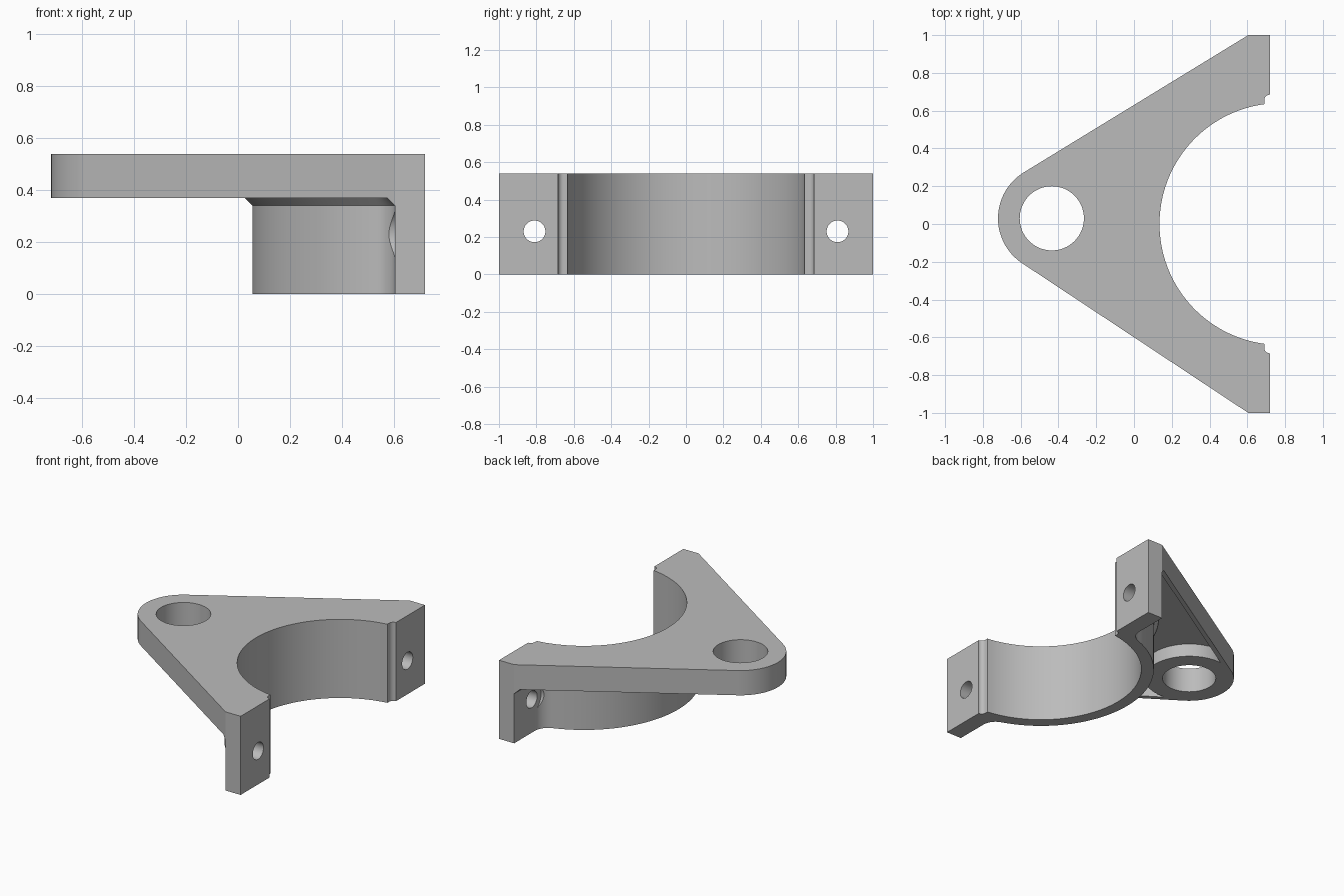
import bpy, bmesh
from math import sin, cos, acos, asin, atan2, hypot, sqrt, pi, tau

cube = bpy.data.objects.get("Cube")
if cube:
    bpy.data.objects.remove(cube)

TOP, PLATE_BOTTOM, CHAMFER_BOTTOM, POCKET_TOP = 0.54, 0.37, 0.34, 0.46
BORE, R_IN, R_OUT = (0.775, 0), 0.64, 0.72      # half-round clamp
EYE, R_EYE, R_END = (-0.435, 0.03), 0.17, 0.285  # pivot hole and rounded end
TAB_BACK, TAB_FRONT, FILLET, RIM = 0.605, 0.72, 0.1, 0.03


def arc(c, r, a0, a1, n):
    return [(c[0] + r * cos(a0 + (a1 - a0) * i / n),
             c[1] + r * sin(a0 + (a1 - a0) * i / n)) for i in range(n + 1)]


def mirrored(points):
    return [(x, -y) for x, y in reversed(points)]


def loft(name, layers):
    """Closed solid through (z, outline) layers with equal point counts."""
    bm = bmesh.new()
    rings = [[bm.verts.new((x, y, z)) for x, y in pts] for z, pts in layers]
    for a, b in zip(rings, rings[1:]):
        for i in range(len(a)):
            j = (i + 1) % len(a)
            bm.faces.new((a[i], a[j], b[j], b[i]))
    bm.faces.new(rings[0])
    bm.faces.new(rings[-1])
    bmesh.ops.recalc_face_normals(bm, faces=bm.faces)
    mesh = bpy.data.meshes.new(name)
    bm.to_mesh(mesh)
    bm.free()
    obj = bpy.data.objects.new(name, mesh)
    bpy.context.collection.objects.link(obj)
    return obj


def x_cylinder(name, r, x0, x1, y, z):
    obj = loft(name, [(x0, arc((0, 0), r, 0, tau, 48)[:-1]),
                      (x1, arc((0, 0), r, 0, tau, 48)[:-1])])
    for v in obj.data.vertices:
        a, b, c = v.co
        v.co = (c, y + a, z + b)
    obj.data.update()
    return obj


def cut(target, cutter):
    cutter.hide_render = True
    mod = target.modifiers.new(cutter.name, 'BOOLEAN')
    mod.operation, mod.solver, mod.object = 'DIFFERENCE', 'EXACT', cutter
    bpy.context.view_layer.objects.active = target
    bpy.ops.object.modifier_apply(modifier=mod.name)
    bpy.data.objects.remove(cutter)


def clamp_back(offset):
    """Back edge of tabs, fillets and ring, pushed outwards by offset."""
    fx = TAB_BACK - FILLET
    fy = sqrt((R_OUT + FILLET) ** 2 - (fx - BORE[0]) ** 2)
    a = atan2(fy, fx - BORE[0])
    half = arc((fx, fy), FILLET - offset, 0, a - pi, 12)
    ring = arc(BORE, R_OUT + offset, a, tau - a, 64)
    return half + ring[1:-1] + mirrored(half)


def tangent_angle(side):
    vx, vy = TAB_BACK - EYE[0], side - EYE[1]
    return atan2(vy, vx) + side * acos(R_END / hypot(vx, vy))


# Full outline of the bracket
up, low = tangent_angle(1), tangent_angle(-1)
notch = arc((TAB_FRONT, 0.655), 0.03, pi / 2, pi, 8)
a_in = pi - asin(sqrt(R_IN ** 2 - 0.085 ** 2) / R_IN)
bore = arc(BORE, R_IN, a_in, tau - a_in, 64)
tab_end = [(TAB_BACK, 1), (TAB_FRONT, 1)]
outline = (tab_end + notch + bore + mirrored(notch) + mirrored(tab_end)
           + arc(EYE, R_END, low + tau, up, 32))
bracket = loft("clamp_bracket", [(0, outline), (TOP, outline)])

# Clear the space below the plate, with a chamfer against the clamp


def relief(offset):
    x = TAB_BACK - offset
    return clamp_back(offset) + [(x, -1.5), (-2, -1.5), (-2, 1.5), (x, 1.5)]


cut(bracket, loft("relief_cutter", [(-0.2, relief(0)), (CHAMFER_BOTTOM, relief(0)),
                                    (PLATE_BOTTOM, relief(0.03))]))

# Pocket in the underside, leaving a thin rim and a boss round the eye
gap = 0.033
px = TAB_BACK - gap


def rim_points(angle, side):
    nx, ny = cos(angle), sin(angle)
    dx, dy = side * ny, -side * nx
    d = R_END - RIM
    t = sqrt(R_END ** 2 - d ** 2)
    sx, sy = EYE[0] + d * nx + t * dx, EYE[1] + d * ny + t * dy
    return (sx, sy), (px, sy + (px - sx) * dy / dx)


(us, ue), (ls, le) = rim_points(up, 1), rim_points(low, -1)
boss = arc(EYE, R_END, atan2(ls[1] - EYE[1], ls[0] - EYE[0]),
           atan2(us[1] - EYE[1], us[0] - EYE[0]), 32)
pocket = clamp_back(gap) + [le] + boss + [ue]
cut(bracket, loft("pocket_cutter", [(0.2, pocket), (POCKET_TOP, pocket)]))

# Pivot eye
eye = arc(EYE, R_EYE, 0, tau, 64)[:-1]
cut(bracket, loft("eye_cutter", [(0.1, eye), (0.8, eye)]))

# Bolt holes with spot faces on the back of each tab
for s in (-1, 1):
    cut(bracket, x_cylinder("spot_face_cutter", 0.1, 0.4, TAB_BACK - 0.001, s * 0.81, 0.23))
    cut(bracket, x_cylinder("bolt_hole_cutter", 0.058, 0.5, 0.9, s * 0.81, 0.23))

# Plain grey finish
grey = bpy.data.materials.new("plain_grey")
grey.use_nodes = True
colour = (0.5, 0.5, 0.5, 1)
grey.diffuse_color = colour
grey.node_tree.nodes["Principled BSDF"].inputs["Base Color"].default_value = colour
bracket.data.materials.clear()
bracket.data.materials.append(grey)
for p in bracket.data.polygons:
    p.material_index = 0

bpy.ops.object.select_all(action='DESELECT')
bracket.select_set(True)
bpy.context.view_layer.objects.active = bracket
bpy.ops.object.shade_smooth_by_angle(angle=pi / 6)
